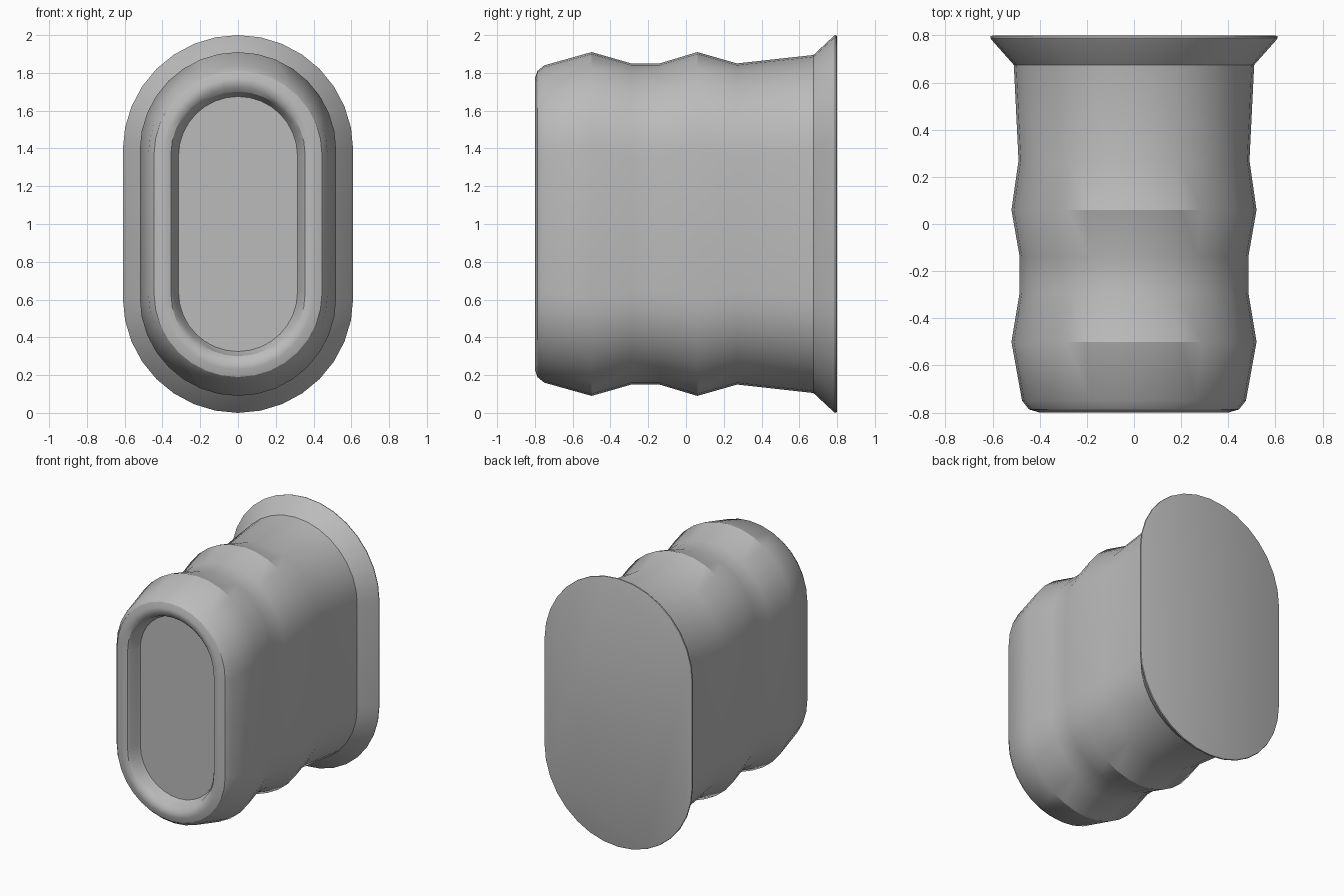
import bpy, bmesh, math

cube = bpy.data.objects.get("Cube")
if cube:
    bpy.data.objects.remove(cube, do_unlink=True)

SEGMENTS = 16     # per rounded end
STRAIGHT = 0.39   # half height of the straight sides


def material(name, rgb):
    mat = bpy.data.materials.new(name)
    mat.use_nodes = True
    mat.diffuse_color = (*rgb, 1)
    mat.node_tree.nodes["Principled BSDF"].inputs["Base Color"].default_value = (*rgb, 1)
    return mat


def oval_ring(bm, y, half_w, half_h):
    """Upright rounded slot outline at depth y."""
    straight = min(STRAIGHT, half_h - half_w)
    ring = []
    for side in (1, -1):
        for i in range(SEGMENTS + 1):
            a = math.pi * i / SEGMENTS
            x = side * half_w * math.cos(a)
            z = side * (straight + (half_h - straight) * math.sin(a))
            ring.append(bm.verts.new((x, y, 1 + z)))
    return ring


def loft(name, sections, mat):
    """Skin the oval sections and cap both ends."""
    bm = bmesh.new()
    rings = [oval_ring(bm, *s) for s in sections]
    for r, s in zip(rings, rings[1:]):
        for i in range(len(r)):
            j = (i + 1) % len(r)
            bm.faces.new((r[i], r[j], s[j], s[i]))
    bm.faces.new(rings[0])
    bm.faces.new(rings[-1])
    bmesh.ops.recalc_face_normals(bm, faces=bm.faces)
    mesh = bpy.data.meshes.new(name)
    bm.to_mesh(mesh)
    bm.free()
    mesh.materials.append(mat)
    obj = bpy.data.objects.new(name, mesh)
    bpy.context.collection.objects.link(obj)
    bpy.ops.object.select_all(action="DESELECT")
    obj.select_set(True)
    bpy.context.view_layer.objects.active = obj
    bpy.ops.object.shade_smooth_by_angle(angle=math.radians(30))
    return obj


grey = material("plain grey", (0.5, 0.5, 0.5))

# (depth, half width, half height) from recessed front to flared back plate
recess = [(-0.70, 0.315, 0.675), (-0.72, 0.325, 0.685), (-0.77, 0.34, 0.70)]
rim = [(-0.792, 0.355, 0.725), (-0.80, 0.38, 0.75), (-0.80, 0.40, 0.77),
       (-0.787, 0.445, 0.81), (-0.75, 0.475, 0.84)]
ribbed_sides = [(-0.50, 0.52, 0.91), (-0.29, 0.485, 0.85), (-0.14, 0.485, 0.85),
                (0.06, 0.52, 0.91), (0.27, 0.49, 0.85), (0.675, 0.51, 0.895)]
flange = [(0.782, 0.605, 0.995), (0.79, 0.61, 1.0), (0.797, 0.608, 0.998), (0.80, 0.60, 0.99)]

loft("ribbed_plug", recess + rim + ribbed_sides + flange, grey)
